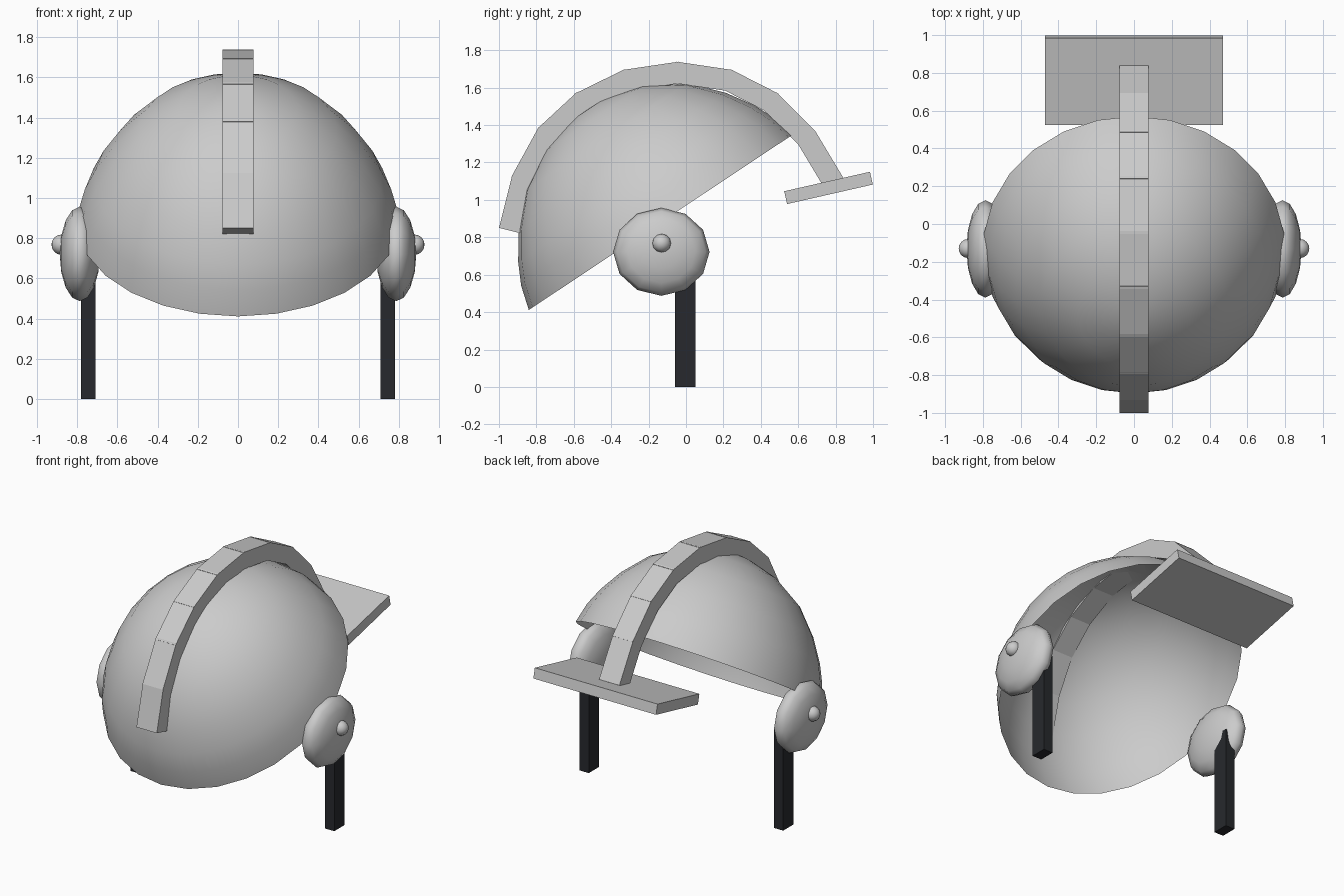
import bpy, bmesh, math
from mathutils import Vector, Matrix

if "Cube" in bpy.data.objects:
    bpy.data.objects.remove(bpy.data.objects["Cube"])

def make(name, bm, smooth=False):
    bmesh.ops.recalc_face_normals(bm, faces=bm.faces)
    me = bpy.data.meshes.new(name)
    bm.to_mesh(me)
    bm.free()
    for p in me.polygons:
        p.use_smooth = smooth
    ob = bpy.data.objects.new(name, me)
    bpy.context.collection.objects.link(ob)
    return ob

def add_box(bm, center, size, tilt=0.0):
    m = (Matrix.Translation(center) @ Matrix.Rotation(tilt, 4, 'X')
         @ Matrix.Diagonal((*size, 1)))
    bmesh.ops.create_cube(bm, size=1, matrix=m)

def ellipsoid(name, center, radii, segs, rings):
    # poles point sideways along x
    bm = bmesh.new()
    m = (Matrix.Translation(center) @ Matrix.Diagonal((*radii, 1))
         @ Matrix.Rotation(math.pi / 2, 4, 'Y'))
    bmesh.ops.create_uvsphere(bm, u_segments=segs, v_segments=rings, radius=1, matrix=m)
    return make(name, bm, True)

# Open helmet dome: lathed cap, tilted so the rim rises towards the back
bm = bmesh.new()
SEGS = 26
profile = [(.847, 0), (.812, .13), (.757, .245), (.665, .385),
           (.52, .54), (.315, .66), (.11, .717)]
tilt = Matrix.Translation((0, -.135, .88)) @ Matrix.Rotation(math.radians(33.6), 4, 'X')
rings = []
for r, h in profile:
    shift = .014 * h / .72
    ring = []
    for i in range(SEGS):
        a = 2 * math.pi * i / SEGS
        ring.append(bm.verts.new(tilt @ Vector((.945 * r * math.sin(a), shift - r * math.cos(a), h))))
    rings.append(ring)
for lo, hi in zip(rings, rings[1:]):
    for i in range(SEGS):
        j = (i + 1) % SEGS
        bm.faces.new((lo[i], lo[j], hi[j], hi[i]))
pole = bm.verts.new(tilt @ Vector((0, .014, .722)))
for i in range(SEGS):
    bm.faces.new((rings[-1][i], rings[-1][(i + 1) % SEGS], pole))
make("helmet_dome", bm, True)

# Segmented crest strip: overlapping flat blocks along the outer path (y, z)
bm = bmesh.new()
path = [(-1, .85), (-.93, 1.13), (-.79, 1.385), (-.59, 1.57), (-.335, 1.695),
        (-.045, 1.738), (.245, 1.695), (.49, 1.57), (.69, 1.37), (.84, 1.12)]
THICK = .115
for k, (a, b) in enumerate(zip(path, path[1:])):
    dy, dz = b[0] - a[0], b[1] - a[1]
    length = math.hypot(dy, dz)
    ny, nz = dz / length, -dy / length      # inward normal
    c = (0, (a[0] + b[0]) / 2 + ny * THICK / 2, (a[1] + b[1]) / 2 + nz * THICK / 2)
    extra = .012 if 0 < k < len(path) - 2 else 0
    add_box(bm, c, (.156, length + extra, THICK), math.atan2(dz, dy))
make("crest_strip", bm)

# Wide plate at the end of the crest
bm = bmesh.new()
add_box(bm, (0, .762, 1.064), (.94, .47, .07), math.radians(12.8))
make("crest_plate", bm)

# Ear discs, knobs and dark straps on both sides
dark = bpy.data.materials.new("dark_strap")
dark.diffuse_color = (.02, .022, .026, 1)
dark.use_nodes = True
dark.node_tree.nodes["Principled BSDF"].inputs["Base Color"].default_value = dark.diffuse_color
for side, s in (("left", -1), ("right", 1)):
    ellipsoid(f"{side}_ear_disc", (s * .787, -.132, .722), (.1, .258, .235), 12, 8)
    ellipsoid(f"{side}_ear_knob", (s * .88, -.13, .768), (.048, .05, .05), 12, 8)
    bm = bmesh.new()
    add_box(bm, (s * .745, -.005, .35), (.07, .11, .7))
    make(f"{side}_strap", bm).data.materials.append(dark)
